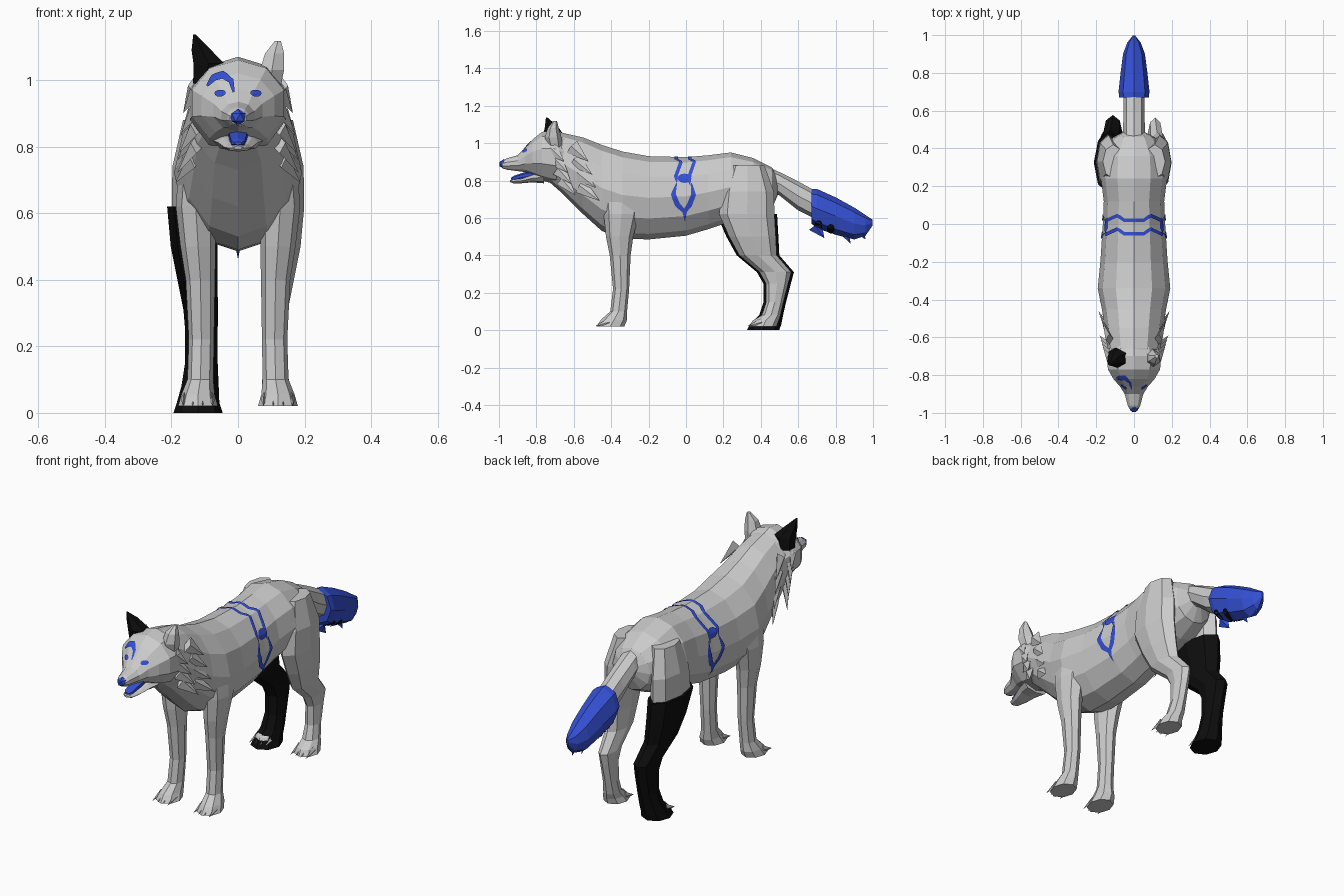
import bpy
import bmesh
from math import cos, sin, pi
from mathutils import Vector
from mathutils.bvhtree import BVHTree

default_cube = bpy.data.objects.get("Cube")
if default_cube:
    bpy.data.objects.remove(default_cube, do_unlink=True)


def make_material(name, red, green, blue):
    material = bpy.data.materials.new(name)
    material.use_nodes = True
    colour = (red, green, blue, 1)
    material.diffuse_color = colour
    material.node_tree.nodes["Principled BSDF"].inputs["Base Color"].default_value = colour
    return material


GREY = make_material("grey fur", .6, .6, .6)
BLUE = make_material("royal blue", .035, .08, .66)
BLACK = make_material("black", .004, .004, .004)


def finish(name, bm, material, fix_normals=True):
    """Turn a bmesh into a named, flat shaded object."""
    if fix_normals:
        bmesh.ops.recalc_face_normals(bm, faces=bm.faces)
    mesh = bpy.data.meshes.new(name)
    bm.to_mesh(mesh)
    bm.free()
    mesh.materials.append(material)
    obj = bpy.data.objects.new(name, mesh)
    bpy.context.collection.objects.link(obj)
    return obj


def loft(name, sections, material, sides):
    """Skin capped rings; each section is centre, first axis, second axis."""
    bm = bmesh.new()
    rings = []
    for centre, first, second in sections:
        ring = []
        for i in range(sides):
            angle = 2 * pi * i / sides + pi / 2
            ring.append(bm.verts.new(Vector(centre) + Vector(first) * cos(angle) + Vector(second) * sin(angle)))
        rings.append(ring)
    for low, high in zip(rings, rings[1:]):
        for i in range(sides):
            j = (i + 1) % sides
            bm.faces.new((low[i], low[j], high[j], high[i]))
    bm.faces.new(rings[0])
    bm.faces.new(rings[-1])
    return finish(name, bm, material)


def loft_along(name, stations, material, sides=10):
    """Stations run front to back: y, top, bottom, half width."""
    sections = [((0, y, (top + bottom) / 2), (half, 0, 0), (0, 0, (top - bottom) / 2))
                for y, top, bottom, half in stations]
    return loft(name, sections, material, sides)


def loft_up(name, stations, material, side, grow=0, sides=8):
    """Stations run vertically: z, x, y, half width, half depth."""
    sections = [((side * x, y, z), (wide + grow, 0, 0), (0, deep + grow, 0))
                for z, x, y, wide, deep in stations]
    return loft(name, sections, material, sides)


def tufts(name, spikes, material, width):
    """Pointed fur locks, each a pyramid from base to tip."""
    bm = bmesh.new()
    for base, tip in spikes:
        base, tip = Vector(base), Vector(tip)
        along = (tip - base).normalized()
        across = along.cross(Vector((1, 0, 0))).normalized() * width
        thick = along.cross(across) * .5
        corners = [bm.verts.new(base + offset) for offset in (across, thick, -across, -thick)]
        point = bm.verts.new(tip)
        bm.faces.new(corners)
        for i in range(4):
            bm.faces.new((corners[i], corners[(i + 1) % 4], point))
    return finish(name, bm, material)


def surface(obj):
    mesh = obj.data
    return BVHTree.FromPolygons([v.co for v in mesh.vertices], [p.vertices[:] for p in mesh.polygons])


def from_top(u, v):
    return Vector((u, v, 2)), Vector((0, 0, -1))


def from_front(u, v):
    return Vector((u, -2, v)), Vector((0, 1, 0))


def from_side(side):
    return lambda u, v: (Vector((side, u, v)), Vector((-side, 0, 0)))


def paint(name, tree, caster, path, material, steps=5):
    """Thin stroke laid on a surface; path points are u, v, half width."""
    dense = []
    for start, end in zip(path, path[1:]):
        dense += [Vector(start).lerp(Vector(end), i / steps) for i in range(steps)]
    dense.append(Vector(path[-1]))
    bm = bmesh.new()
    previous = None
    for i, point in enumerate(dense):
        run = (dense[min(i + 1, len(dense) - 1)] - dense[max(i - 1, 0)]).to_2d().normalized()
        row = []
        for offset in (-1, 0, 1):
            origin, ray = caster(point.x - run.y * point.z * offset, point.y + run.x * point.z * offset)
            hit = tree.ray_cast(origin, ray)
            row.append(bm.verts.new(hit[0] + hit[1] * .005) if hit[0] else None)
        for j in range(2):
            if previous and all((previous[j], previous[j + 1], row[j], row[j + 1])):
                face = bm.faces.new((previous[j], previous[j + 1], row[j + 1], row[j]))
                face.normal_update()
                if face.normal.dot(ray) > 0:
                    face.normal_flip()
        previous = row
    return finish(name, bm, material, False)


def disc(u, v, radius, tall=1):
    """Path whose changing width draws a filled ellipse."""
    angles = [pi * i / 6 for i in range(7)]
    return [(u - radius * cos(a), v, max(radius * tall * sin(a), .001)) for a in angles]


# Trunk, head and open jaw
body = loft_along("body", [
    (-.74, 1.05, .8, .1), (-.66, 1.055, .73, .14), (-.55, 1.03, .62, .155), (-.45, .99, .53, .17),
    (-.34, .955, .49, .192), (-.2, .93, .485, .178), (0, .925, .505, .165), (.12, .935, .54, .16),
    (.24, .95, .58, .175), (.36, .92, .6, .17), (.46, .87, .65, .11), (.49, .82, .72, .05)], GREY, 12)
head = loft_along("head", [
    (-.62, 1.04, .76, .12), (-.7, 1.07, .78, .152), (-.77, 1.06, .8, .145), (-.82, 1.02, .825, .115),
    (-.86, .975, .845, .078), (-.9, .935, .85, .052), (-.96, .918, .858, .035), (-.98, .905, .865, .025)], GREY)
loft_along("lower_jaw", [(-.76, .85, .785, .075), (-.82, .835, .79, .06), (-.88, .812, .785, .042),
                         (-.925, .806, .785, .028), (-.94, .802, .792, .012)], GREY, 8)
loft_along("tongue", [(-.79, .86, .82, .035), (-.86, .845, .81, .03), (-.92, .825, .8, .024),
                      (-.935, .815, .805, .012)], BLUE, 6)

# Nose
nose = bmesh.new()
bmesh.ops.create_icosphere(nose, subdivisions=1, radius=.026)
bmesh.ops.translate(nose, verts=nose.verts, vec=(0, -.974, .888))
finish("nose", nose, BLUE)

# Ears, the dark one a little larger
ear = [(.98, .098, -.7, .035, .04), (1.03, .102, -.71, .042, .045), (1.08, .11, -.71, .033, .03),
       (1.118, .12, -.7, .01, .01)]
loft_up("left_ear", ear, GREY, 1, sides=6)
loft_up("right_ear", [(.99, .1, -.7, .04, .045), (1.05, .088, -.71, .053, .052),
                      (1.09, .11, -.72, .034, .034), (1.137, .131, -.745, .004, .004)], BLACK, -1, sides=6)

# Legs, listed from the top down
fore_leg = [(.78, .115, -.34, .06, .11), (.62, .127, -.345, .06, .095), (.5, .12, -.355, .053, .073),
            (.4, .113, -.352, .044, .056), (.22, .11, -.347, .038, .043), (.1, .113, -.36, .039, .045),
            (.055, .12, -.385, .05, .07), (.02, .12, -.405, .06, .075)]
hind_leg = [(.88, .11, .33, .055, .09), (.74, .135, .33, .062, .14), (.62, .137, .325, .062, .148),
            (.5, .132, .355, .056, .125), (.4, .122, .385, .046, .1), (.31, .112, .478, .038, .085),
            (.25, .11, .487, .035, .06), (.15, .11, .475, .035, .046), (.08, .114, .455, .042, .05),
            (.05, .12, .425, .05, .07), (.02, .12, .412, .06, .072)]
for side, label in ((1, "left"), (-1, "right")):
    loft_up(label + "_front_leg", fore_leg, GREY, side)
    loft_up(label + "_hind_leg", hind_leg, GREY, side)
    # Toes
    for foot, front in (("front", -.44), ("hind", .375)):
        spikes = [((side * (.078 + .028 * i), front + .03, .043), (side * (.076 + .03 * i), front - .045, .022))
                  for i in range(4)]
        tufts(label + "_" + foot + "_toes", spikes, GREY, .02)
    # Cheek ruff and neck mane
    ruff = [((side * .125, -.72 + .02 * i, .97 - .055 * i), (side * (.165 + .006 * i), -.65 + .02 * i, .9 - .06 * i))
            for i in range(4)]
    mane = [((side * .13, -.61 + .015 * i, .98 - .07 * i), (side * (.165 + .008 * i), -.52 + .02 * i, .9 - .07 * i))
            for i in range(4)]
    tufts(label + "_cheek_ruff", ruff, GREY, .04)
    tufts(label + "_neck_mane", mane, GREY, .042)

# Dark sleeve over the lower right hind leg
sleeve = [(max(z - .02, 0) if z < .06 else z, *rest) for z, *rest in hind_leg[2:]]
loft_up("right_hind_sleeve", sleeve, BLACK, -1, grow=.014)

# Tail with coloured tip
loft_along("tail", [(.4, .89, .76, .05), (.5, .845, .72, .058), (.6, .795, .64, .055), (.7, .74, .59, .055)], GREY, 8)
tail_tip = loft_along("tail_tip", [
    (.67, .755, .57, .078), (.7, .755, .545, .082), (.8, .71, .51, .071), (.9, .655, .485, .058),
    (.96, .615, .505, .036), (.998, .59, .56, .006)], BLUE, 8)
tufts("tail_tufts", [((0, y - .05, .56), (0, y, z)) for y, z in ((.74, .492), (.88, .462), (.96, .485))], BLUE, .04)

# Flank, back and tail markings
body_tree, head_tree, tail_tree = surface(body), surface(head), surface(tail_tip)
for side, label in ((1, "left"), (-1, "right")):
    flank = from_side(side)
    paint(label + "_flank_dot", body_tree, flank, disc(-.008, .81, .037, .65), BLUE, 1)
    for part, path in (("front", [(-.05, .785, .002), (-.068, .725, .013), (-.045, .67, .014), (-.008, .635, .01)]),
                       ("rear", [(.03, .785, .002), (.04, .725, .013), (.018, .67, .014), (-.008, .635, .01)]),
                       ("point", [(-.008, .65, .016), (-.006, .585, .001)])):
        paint(label + "_crescent_" + part, body_tree, flank, path, BLUE)
    for i in range(2):
        paint(label + "_tail_spot", tail_tree, flank, disc(.71 + .065 * i, .565 - .02 * i, .02, 1.2), BLACK, 1)
    paint(label + "_eye", head_tree, from_front, disc(side * .052, .958, .016, .65), BLUE, 1)
for name, shift in (("rear_back_band", 0), ("front_back_band", -.072)):
    band = [(x, y + shift, .009) for x, y in ((-.15, .015), (-.085, .045), (-.05, .02),
                                              (.05, .02), (.085, .045), (.15, .015))]
    paint(name, body_tree, from_top, band, BLUE)

# Brow arch over the right eye
paint("brow_arch", head_tree, from_front, [
    (-.09, .98, .003), (-.07, 1.005, .01), (-.045, 1.013, .011), (-.02, .995, .008), (-.012, .96, .003)], BLUE)
